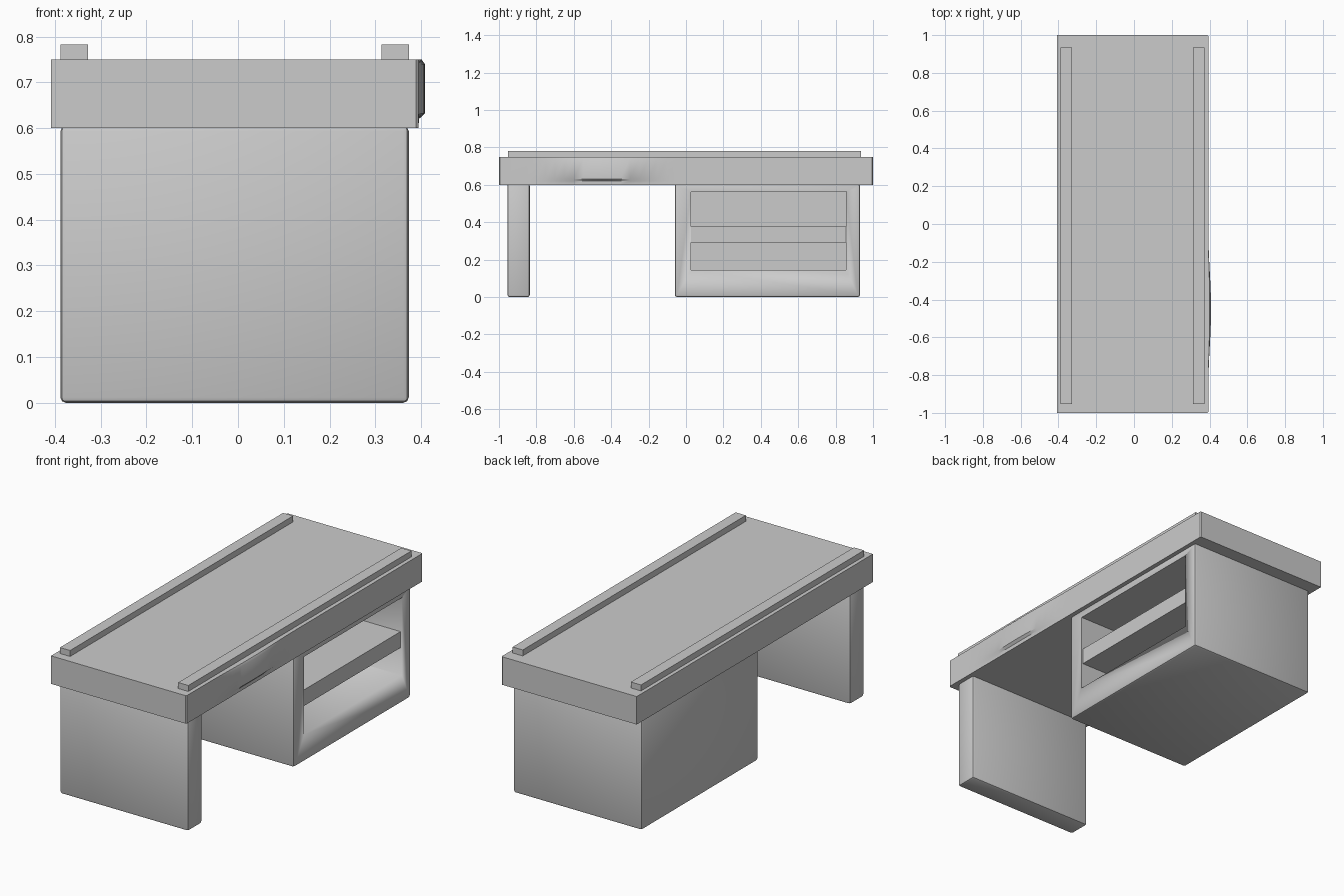
import bpy, bmesh, math

if "Cube" in bpy.data.objects:
    bpy.data.objects.remove(bpy.data.objects["Cube"])


def finish(name, bm, bevel=0.0):
    bmesh.ops.recalc_face_normals(bm, faces=bm.faces)
    if bevel:
        bmesh.ops.bevel(bm, geom=list(bm.edges), offset=bevel, segments=2,
                        profile=0.5, affect='EDGES')
    me = bpy.data.meshes.new(name)
    bm.to_mesh(me)
    bm.free()
    ob = bpy.data.objects.new(name, me)
    bpy.context.collection.objects.link(ob)
    bpy.ops.object.select_all(action='DESELECT')
    ob.select_set(True)
    bpy.context.view_layer.objects.active = ob
    bpy.ops.object.shade_smooth_by_angle(angle=math.radians(35))
    return ob


def box(name, x, y, z, bevel=0.0):
    bm = bmesh.new()
    bmesh.ops.create_cube(bm, size=1)
    for v in bm.verts:
        v.co = [(r[0] + r[1]) / 2 + c * (r[1] - r[0]) for c, r in zip(v.co, (x, y, z))]
    return finish(name, bm, bevel)


# Desktop: stacked outlines, right edge bulging gently toward the front
L, R, C = -0.408, 0.394, 0.005
bm = bmesh.new()
rings = []
for z, k in ((0.6, 0), (0.62, 0.1), (0.632, 1), (0.74, 1), (0.75, 0.5)):
    outline = [(L, 1), (L, -1), (R - C, -1), (R, -1 + C)]
    for i in range(17):
        y = -0.85 + 0.8 * i / 16
        outline.append((R + 0.014 * k * math.sin(math.pi * i / 16) ** 2, y))
    outline += [(R, 1 - C), (R - C, 1)]
    rings.append([bm.verts.new((px, py, z)) for px, py in outline])
n = len(rings[0])
for a, b in zip(rings, rings[1:]):
    for i in range(n):
        j = (i + 1) % n
        bm.faces.new((a[i], a[j], b[j], b[i]))
bm.faces.new(rings[0])
bm.faces.new(rings[-1])
finish("desktop", bm)

# Raised rails along both long edges
for side, x0 in (("left", -0.388), ("right", 0.313)):
    box(side + "_rail", (x0, x0 + 0.06), (-0.953, 0.935), (0.74, 0.782))

# Front panel leg
X = (-0.388, 0.373)
box("panel_leg", X, (-0.955, -0.835), (0, 0.605), 0.012)

# Cabinet with an open compartment on the right side
cabinet = box("cabinet", X, (-0.06, 0.93), (0, 0.605), 0.012)
cutter = box("compartment_cutter", (-0.3, 0.5), (0.028, 0.855), (0.145, 0.562))
cutter.hide_render = True
cutter.hide_set(True)
mod = cabinet.modifiers.new("compartment", 'BOOLEAN')
mod.operation = 'DIFFERENCE'
mod.solver = 'EXACT'
mod.object = cutter
bpy.context.view_layer.objects.active = cabinet
bpy.ops.object.modifier_move_to_index(modifier=mod.name, index=0)

# Shelf inside the compartment
box("shelf", (-0.305, 0.365), (0.026, 0.857), (0.292, 0.378))
